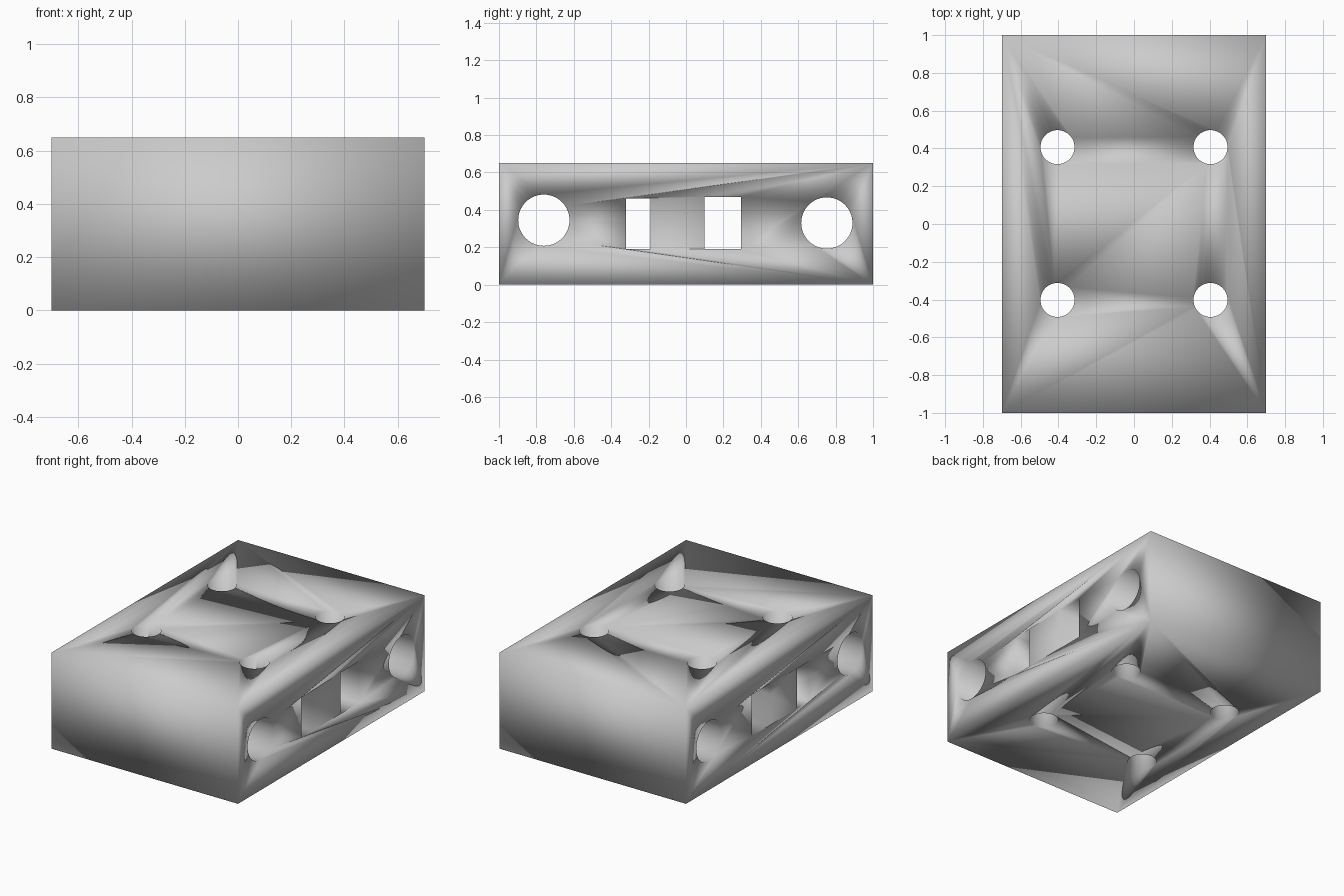
import bpy

if "Cube" in bpy.data.objects:
    bpy.data.objects.remove(bpy.data.objects["Cube"])

H = 0.65


def cube(name, loc, size):
    bpy.ops.mesh.primitive_cube_add(size=1, location=loc)
    ob = bpy.context.object
    ob.name = name
    ob.scale = size
    bpy.ops.object.transform_apply(location=True, rotation=True, scale=True)
    return ob


def rod(name, loc, radius, depth, rot=(0, 0, 0)):
    bpy.ops.mesh.primitive_cylinder_add(vertices=64, radius=radius, depth=depth,
                                        location=loc, rotation=rot)
    ob = bpy.context.object
    ob.name = name
    bpy.ops.object.transform_apply(location=True, rotation=True, scale=True)
    return ob


# Solid block
block = cube("block", (0, 0, H / 2), (1.4, 2, H))

# Vertical round holes
cutters = [rod("vertical_hole", (x, y, H / 2), 0.09, 1)
           for x in (-0.405, 0.405) for y in (-0.402, 0.407)]

# Round tunnels running side to side
for y, z in ((-0.76, 0.345), (0.753, 0.33)):
    cutters.append(rod("round_tunnel", (0, y, z), 0.137, 2, (0, 1.5707963, 0)))

# Rectangular tunnels running side to side
for y0, y1, z0, z1 in ((-0.32, -0.19, 0.19, 0.462), (0.10, 0.295, 0.19, 0.47)):
    cutters.append(cube("square_tunnel", (0, (y0 + y1) / 2, (z0 + z1) / 2),
                        (2, y1 - y0, z1 - z0)))

# Cut every hole through the block
for c in cutters:
    m = block.modifiers.new("cut", 'BOOLEAN')
    m.operation = 'DIFFERENCE'
    m.solver = 'EXACT'
    m.object = c
bpy.ops.object.select_all(action='DESELECT')
block.select_set(True)
bpy.context.view_layer.objects.active = block
for m in list(block.modifiers):
    bpy.ops.object.modifier_apply(modifier=m.name)
for c in cutters:
    bpy.data.objects.remove(c)

# Soft shading across the whole block
bpy.ops.object.shade_smooth()
